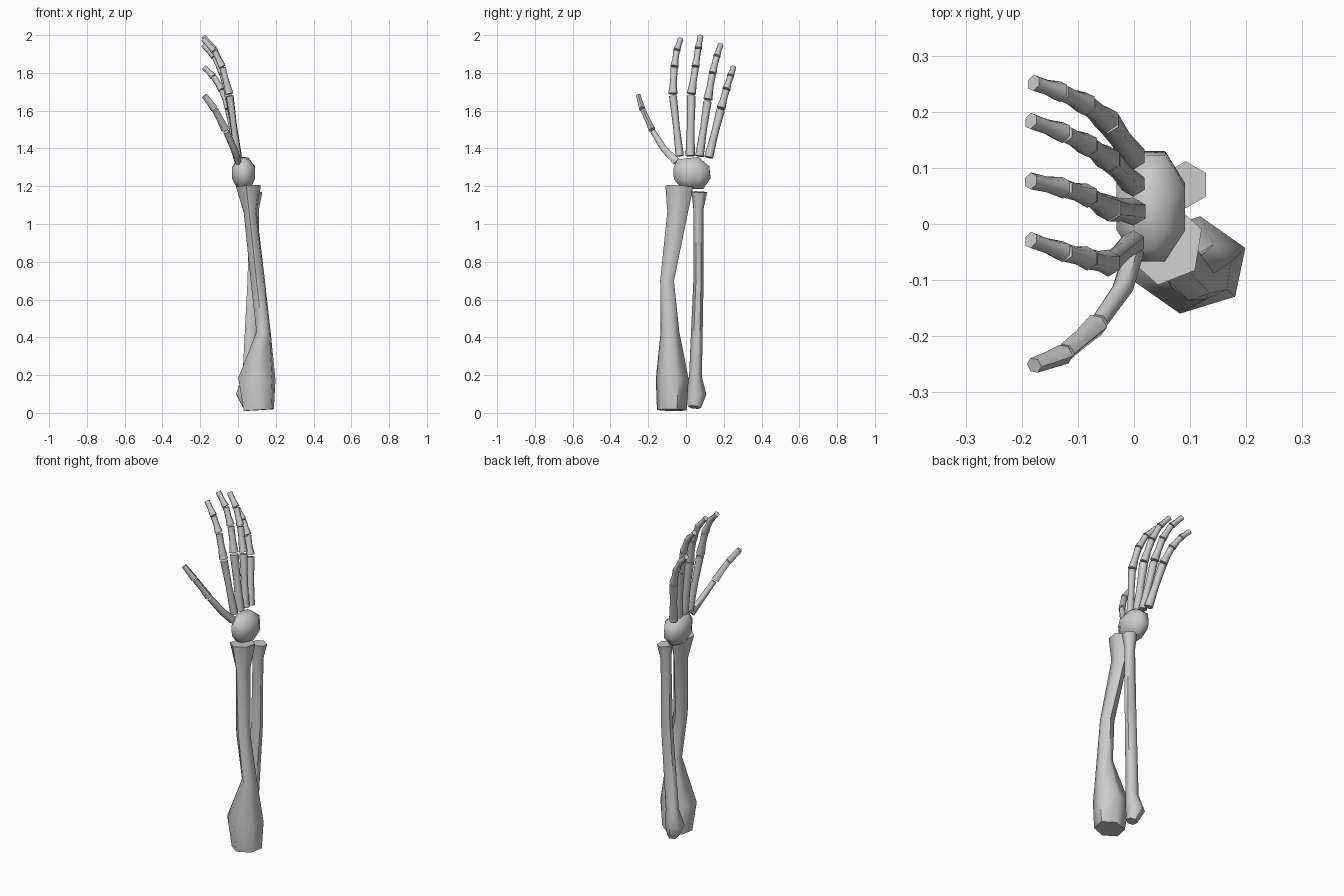
import bpy, bmesh
from math import sin, cos, pi, radians
from mathutils import Vector

if "Cube" in bpy.data.objects:
    bpy.data.objects.remove(bpy.data.objects["Cube"])

bone_mat = bpy.data.materials.new("bone grey")
bone_mat.use_nodes = True
BONE = (0.6, 0.6, 0.6, 1)
bone_mat.diffuse_color = BONE
bone_mat.node_tree.nodes["Principled BSDF"].inputs["Base Color"].default_value = BONE


def bone(name, stations, sides=6, phase=0.0, follow=1.0):
    """Capped tube; each station is (x, y, z, radius across x, radius across y)."""
    bm = bmesh.new()
    pts = [Vector(s[:3]) for s in stations]
    rings = []
    for i, (p, s) in enumerate(zip(pts, stations)):
        run = (pts[min(i + 1, len(pts) - 1)] - pts[max(i - 1, 0)]).normalized()
        axis = Vector((0, 0, 1)).lerp(run, follow).normalized()
        v = axis.cross(Vector((1, 0, 0))).normalized()
        u = v.cross(axis)
        angles = [phase + 2 * pi * k / sides for k in range(sides)]
        rings.append([bm.verts.new(p + u * s[3] * cos(a) + v * s[4] * sin(a)) for a in angles])
    for a, b in zip(rings, rings[1:]):
        for k in range(sides):
            j = (k + 1) % sides
            bm.faces.new((a[k], a[j], b[j], b[k]))
    bm.faces.new(rings[0][::-1])
    bm.faces.new(rings[-1])
    bmesh.ops.recalc_face_normals(bm, faces=bm.faces)
    mesh = bpy.data.meshes.new(name)
    bm.to_mesh(mesh)
    bm.free()
    mesh.materials.append(bone_mat)
    ob = bpy.data.objects.new(name, mesh)
    bpy.context.collection.objects.link(ob)
    bpy.ops.object.select_all(action="DESELECT")
    ob.select_set(True)
    bpy.context.view_layer.objects.active = ob
    bpy.ops.object.shade_smooth_by_angle(angle=radians(62))
    return ob


# Forearm
bone("forearm_front_bone", [
    (0.11, -0.075, 0.015, 0.085, 0.08),
    (0.1, -0.073, 0.18, 0.105, 0.088),
    (0.135, -0.085, 0.43, 0.04, 0.05),
    (0.105, -0.1, 0.7, 0.04, 0.037),
    (0.065, -0.045, 1.06, 0.037, 0.055),
    (0.055, -0.035, 1.2, 0.07, 0.075)], phase=radians(20))
bone("forearm_back_bone", [
    (0.055, 0.045, 0.03, 0.03, 0.035),
    (0.035, 0.053, 0.1, 0.052, 0.055),
    (0.055, 0.05, 0.19, 0.036, 0.034),
    (0.08, 0.066, 0.7, 0.034, 0.027),
    (0.085, 0.066, 1.08, 0.03, 0.027),
    (0.092, 0.07, 1.17, 0.042, 0.042)], phase=radians(30))

# Wrist
bone("wrist", [
    (0.03, 0.035, 1.185, 0.035, 0.06),
    (0.03, 0.033, 1.24, 0.066, 0.105),
    (0.03, 0.028, 1.3, 0.066, 0.103),
    (0.028, 0.01, 1.348, 0.03, 0.06)], sides=8, phase=radians(22), follow=0.3)


def finger(name, joints, palm_radius):
    """Palm bone followed by three short bones with small gaps between them."""
    for i, (a, b) in enumerate(zip(joints, joints[1:])):
        a, b = Vector(a), Vector(b)
        start, end = a.lerp(b, 0.03), a.lerp(b, 0.98)
        mid = a.lerp(b, 0.5)
        r = palm_radius if i == 0 else 0.023 - 0.002 * i
        ends = (1.0, 0.8, 0.95) if i == 0 else (1.15, 0.85, 0.9)
        bone(f"{name}_bone_{i + 1}",
             [(*p, r * e, r * e) for p, e in zip((start, mid, end), ends)],
             phase=radians(30))


# Joint positions from the palm to the tip
finger("index_finger", [(0.0, -0.032, 1.35), (-0.045, -0.07, 1.685), (-0.082, -0.062, 1.83),
                        (-0.125, -0.05, 1.915), (-0.185, -0.028, 1.98)], 0.022)
finger("middle_finger", [(0.0, 0.022, 1.35), (-0.045, 0.028, 1.685), (-0.082, 0.05, 1.83),
                         (-0.125, 0.064, 1.925), (-0.185, 0.077, 1.995)], 0.025)
finger("ring_finger", [(0.0, 0.07, 1.35), (-0.045, 0.115, 1.655), (-0.082, 0.14, 1.795),
                       (-0.125, 0.162, 1.885), (-0.185, 0.184, 1.95)], 0.023)
finger("little_finger", [(0.0, 0.118, 1.345), (-0.048, 0.185, 1.61), (-0.085, 0.213, 1.71),
                         (-0.13, 0.235, 1.78), (-0.18, 0.252, 1.83)], 0.024)

# Thumb
bone("thumb_base", [(0.0, -0.05, 1.33, 0.018, 0.024), (-0.02, -0.115, 1.395, 0.019, 0.02),
                    (-0.062, -0.175, 1.49, 0.017, 0.017)])
bone("thumb_middle", [(-0.068, -0.18, 1.5, 0.022, 0.02), (-0.095, -0.205, 1.555, 0.018, 0.016),
                      (-0.122, -0.228, 1.605, 0.018, 0.016)])
bone("thumb_tip", [(-0.125, -0.232, 1.61, 0.02, 0.018), (-0.155, -0.244, 1.65, 0.017, 0.015),
                   (-0.178, -0.252, 1.68, 0.016, 0.014)])
